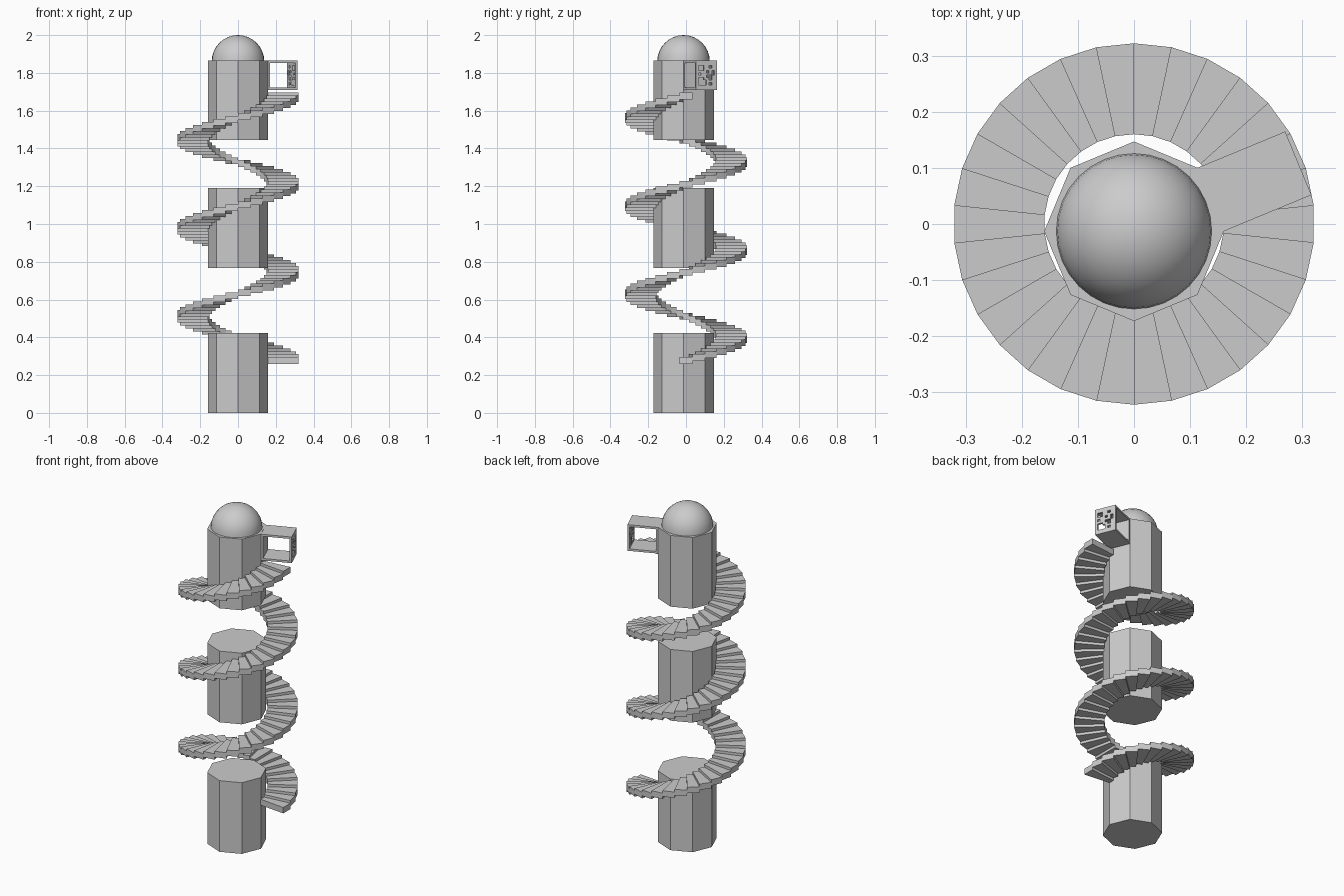
import bpy, bmesh, math
from mathutils import Matrix

if "Cube" in bpy.data.objects:
    bpy.data.objects.remove(bpy.data.objects["Cube"])

CY = -0.013          # columns, dome and box share this centre line
SIDES = 8
R = 0.16


def finish(bm, name):
    bmesh.ops.recalc_face_normals(bm, faces=bm.faces)
    me = bpy.data.meshes.new(name)
    bm.to_mesh(me)
    bm.free()
    ob = bpy.data.objects.new(name, me)
    bpy.context.collection.objects.link(ob)
    return ob


def prism(bm, outline, z0, z1):
    lo = [bm.verts.new((x, y, z0)) for x, y in outline]
    hi = [bm.verts.new((x, y, z1)) for x, y in outline]
    bm.faces.new(lo)
    bm.faces.new(hi)
    n = len(lo)
    for i in range(n):
        j = (i + 1) % n
        bm.faces.new((lo[i], lo[j], hi[j], hi[i]))


def polar(r, deg):
    a = math.radians(deg)
    return r * math.cos(a), r * math.sin(a)


# Three floating octagonal column drums
for name, z0 in (("lower_column", 0.0), ("middle_column", 0.768), ("upper_column", 1.444)):
    bm = bmesh.new()
    ring = [polar(R, 360 / SIDES * i) for i in range(SIDES)]
    prism(bm, [(x, y + CY) for x, y in ring], z0, z0 + 0.422)
    finish(bm, name)

# Dome cap: upper half of a sphere
bm = bmesh.new()
bmesh.ops.create_uvsphere(bm, u_segments=32, v_segments=16, radius=0.139,
                          matrix=Matrix.Translation((0, CY, 1.861)))
bmesh.ops.delete(bm, geom=[v for v in bm.verts if v.co.z < 1.85], context='VERTS')
for f in bm.faces:
    f.smooth = True
finish(bm, "dome")

# Spiral staircase: 30 wedge steps per turn, three turns
STEP, RISE, THICK = 12, 0.01556, 0.035
bm = bmesh.new()
for i in range(91):
    a0, a1 = i * STEP - STEP / 2, i * STEP + STEP / 2
    z = 0.26 + i * RISE
    prism(bm, [polar(0.16, a0), polar(0.322, a0), polar(0.322, a1), polar(0.16, a1)],
          z, z + THICK)
finish(bm, "spiral_stairs")

# Entry box on one column face: local x points outward, y runs along the face
PLACE = Matrix.Translation((0, CY, 0)) @ Matrix.Rotation(math.radians(22.5), 4, 'Z')
X0, X1, W, Z0, Z1, T = 0.147, 0.317, 0.0612, 1.71, 1.865, 0.012


def slab(name, x0, x1, z0, z1):
    bm = bmesh.new()
    prism(bm, [(x0, -W), (x1, -W), (x1, W), (x0, W)], z0, z1)
    bm.transform(PLACE)
    finish(bm, name)


slab("box_floor", X0, X1, Z0, Z0 + T)
slab("box_roof", X0, X1, Z1 - T, Z1)
slab("box_inner_wall", X0, X0 + T, Z0 + T, Z1 - T)

# Pierced outer wall: dots are openings in a grid of cells
PATTERN = ["########",
           "#..##.##",
           "#..#####",
           "####.#.#",
           "#.####.#",
           "####..##",
           "#..##.##",
           "#...####",
           "#...#.##",
           "########"]
bm = bmesh.new()
rows, cols = len(PATTERN), len(PATTERN[0])
H = Z1 - Z0 - 2 * T
grid = [[bm.verts.new((X1, -W + 2 * W * c / cols, Z1 - T - H * r / rows))
         for c in range(cols + 1)] for r in range(rows + 1)]
for r, line in enumerate(PATTERN):
    for c, cell in enumerate(line):
        if cell == "#":
            bm.faces.new((grid[r][c], grid[r + 1][c], grid[r + 1][c + 1], grid[r][c + 1]))
bmesh.ops.delete(bm, geom=[v for v in bm.verts if not v.link_faces], context='VERTS')
faces = bm.faces[:]
ext = bmesh.ops.extrude_face_region(bm, geom=faces, use_keep_orig=True)
for v in (g for g in ext["geom"] if isinstance(g, bmesh.types.BMVert)):
    v.co.x -= T
bm.transform(PLACE)
finish(bm, "box_outer_grille")
